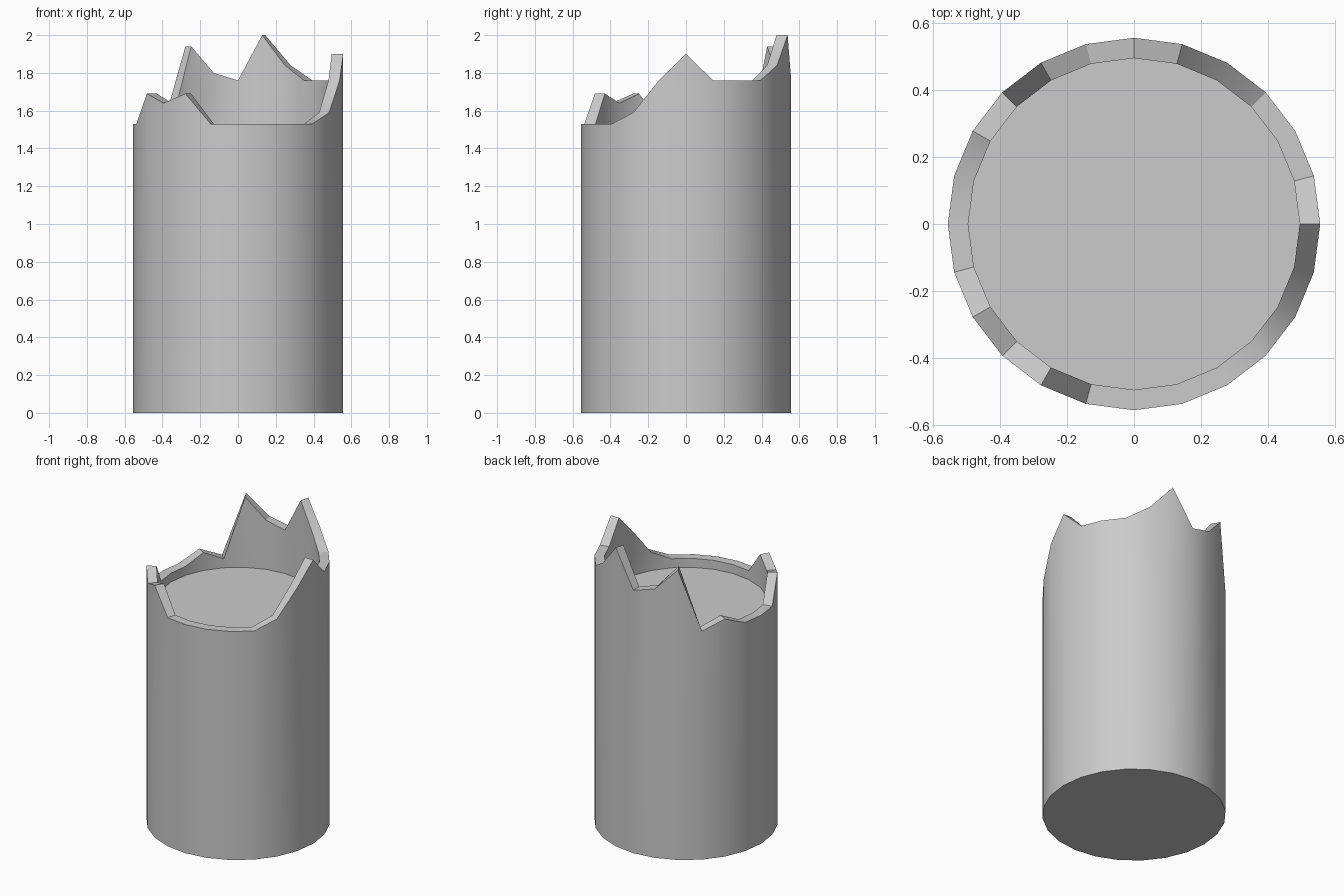
import bpy, bmesh
from math import cos, sin, tau, radians

if "Cube" in bpy.data.objects:
    bpy.data.objects.remove(bpy.data.objects["Cube"])

R_OUT, R_IN, FLOOR_Z = 0.557, 0.496, 1.47

# Broken rim height at every 15 degrees, counter-clockwise from +x
RIM = [1.90, 1.76, 1.76, 1.76, 1.84, 2.00, 1.76, 1.80,
       1.94, 1.53, 1.59, 1.53, 1.53, 1.53, 1.69, 1.64,
       1.69, 1.53, 1.53, 1.53, 1.53, 1.53, 1.59, 1.76]
N = len(RIM)

bm = bmesh.new()


def ring(radius, heights):
    return [bm.verts.new((radius * cos(tau * i / N), radius * sin(tau * i / N), z))
            for i, z in enumerate(heights)]


def bridge(a, b):
    for i in range(N):
        j = (i + 1) % N
        bm.faces.new((a[i], a[j], b[j], b[i]))


# Outer wall, jagged rim, inner wall
rings = [ring(R_OUT, [0] * N), ring(R_OUT, RIM),
         ring(R_IN, RIM), ring(R_IN, [FLOOR_Z] * N)]
for a, b in zip(rings, rings[1:]):
    bridge(a, b)

# Base and recessed top floor
bm.faces.new(rings[0][::-1])
bm.faces.new(rings[-1])
bmesh.ops.recalc_face_normals(bm, faces=bm.faces)

mesh = bpy.data.meshes.new("broken_column")
bm.to_mesh(mesh)
bm.free()
column = bpy.data.objects.new("broken_column", mesh)
bpy.context.collection.objects.link(column)

# Smooth walls with crisp rim edges
bpy.context.view_layer.objects.active = column
column.select_set(True)
bpy.ops.object.shade_smooth_by_angle(angle=radians(30))
